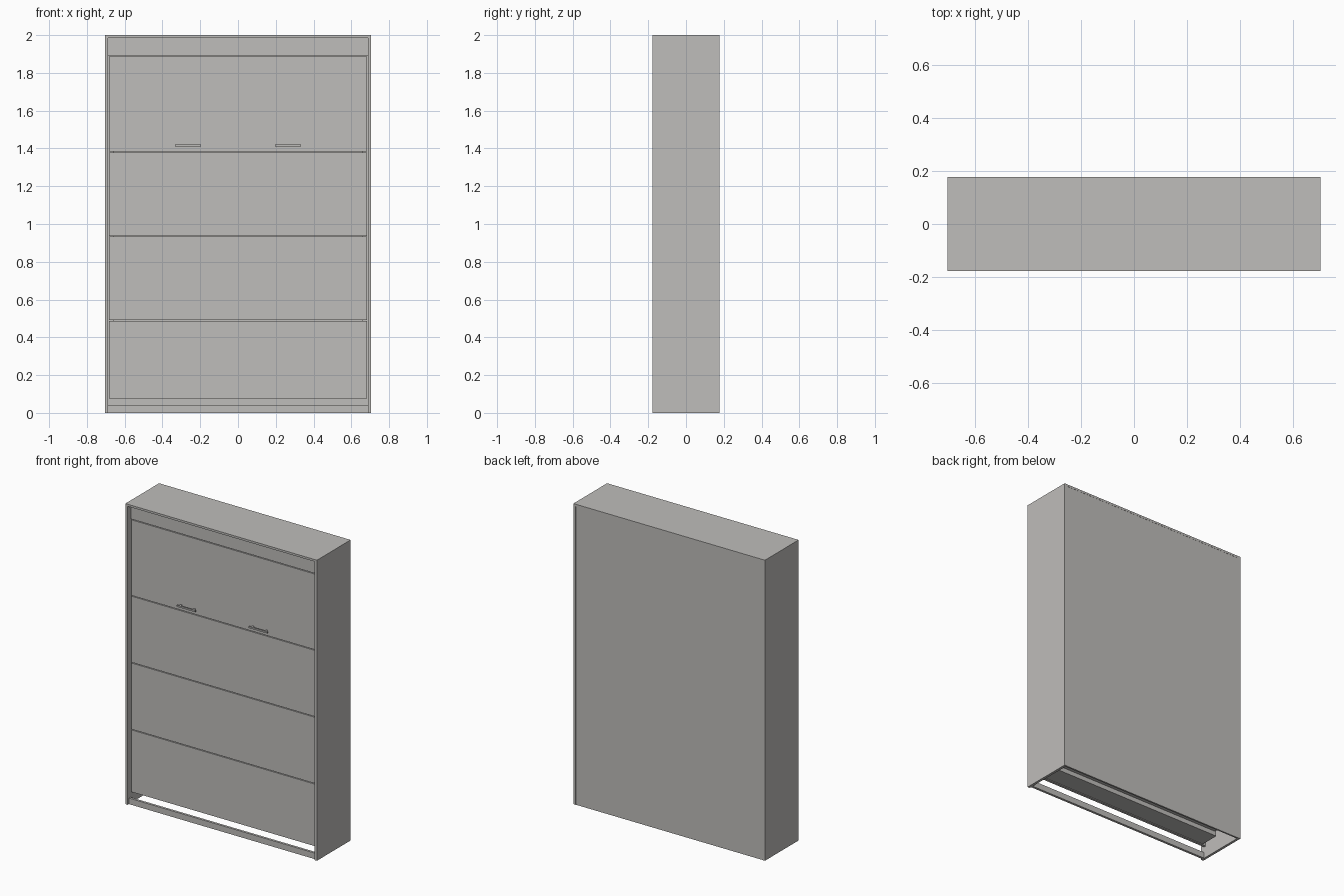
import bpy
import bmesh
from mathutils import Vector

cube = bpy.data.objects.get("Cube")
if cube:
    bpy.data.objects.remove(cube, do_unlink=True)

grey = bpy.data.materials.new("warm grey")
grey.use_nodes = True
colour = (0.52, 0.51, 0.495, 1)
grey.diffuse_color = colour
grey.node_tree.nodes["Principled BSDF"].inputs["Base Color"].default_value = colour


def box(name, low, high):
    low, high = Vector(low), Vector(high)
    bm = bmesh.new()
    bmesh.ops.create_cube(bm, size=1)
    for v in bm.verts:
        v.co = (low + high) / 2 + v.co * (high - low)
    mesh = bpy.data.meshes.new(name)
    bm.to_mesh(mesh)
    bm.free()
    mesh.materials.append(grey)
    obj = bpy.data.objects.new(name, mesh)
    bpy.context.scene.collection.objects.link(obj)
    return obj


W, D, H = 0.705, 0.177, 2.0      # half width, half depth, height
T = 0.017                        # board thickness
IN = W - T                       # inner half width
FRONT = -D + 0.032               # front face of the recessed panels
GAP = 0.005

# Cabinet shell, open underneath
for side, s in (("left", 1), ("right", -1)):
    a, b = sorted((s * IN, s * W))
    box(side + "_side", (a, -D, 0), (b, D, H))
box("top_board", (-IN, -D, H - 0.014), (IN, D, H))
box("back_board", (-IN, D - 0.012, 0), (IN, D - 0.001, H - 0.014))
box("bottom_rail", (-IN, -D + 0.012, 0), (IN, -D + 0.028, 0.04))

# Fascia and the four folding front panels
levels = [0.075, 0.49, 0.935, 1.38, 1.888]
PX = IN - GAP
box("fascia", (-IN, FRONT, levels[-1] + GAP / 2), (IN, FRONT + T, H - 0.014))
for i, (z0, z1) in enumerate(zip(levels, levels[1:])):
    box(f"front_panel_{i + 1}", (-PX, FRONT, z0 + (GAP / 2 if i else 0)),
        (PX, FRONT + T, z1 - GAP / 2))

# Folded bed behind the panels
BACK = FRONT + T
box("bed_frame", (-0.66, BACK, 0.08), (0.66, 0.0, 1.87))
box("mattress", (-0.65, 0.0, 0.11), (0.65, 0.1, 1.86))

# Bar handles with two posts each
for side, s in (("left", 1), ("right", -1)):
    c = s * 0.265
    box(side + "_handle_bar", (c - 0.068, FRONT - 0.024, 1.41),
        (c + 0.068, FRONT - 0.015, 1.42))
    for n, e in (("inner", -s), ("outer", s)):
        p = c + e * 0.05
        box(f"{side}_handle_{n}_post", (p - 0.005, FRONT - 0.016, 1.41),
            (p + 0.005, FRONT, 1.42))
